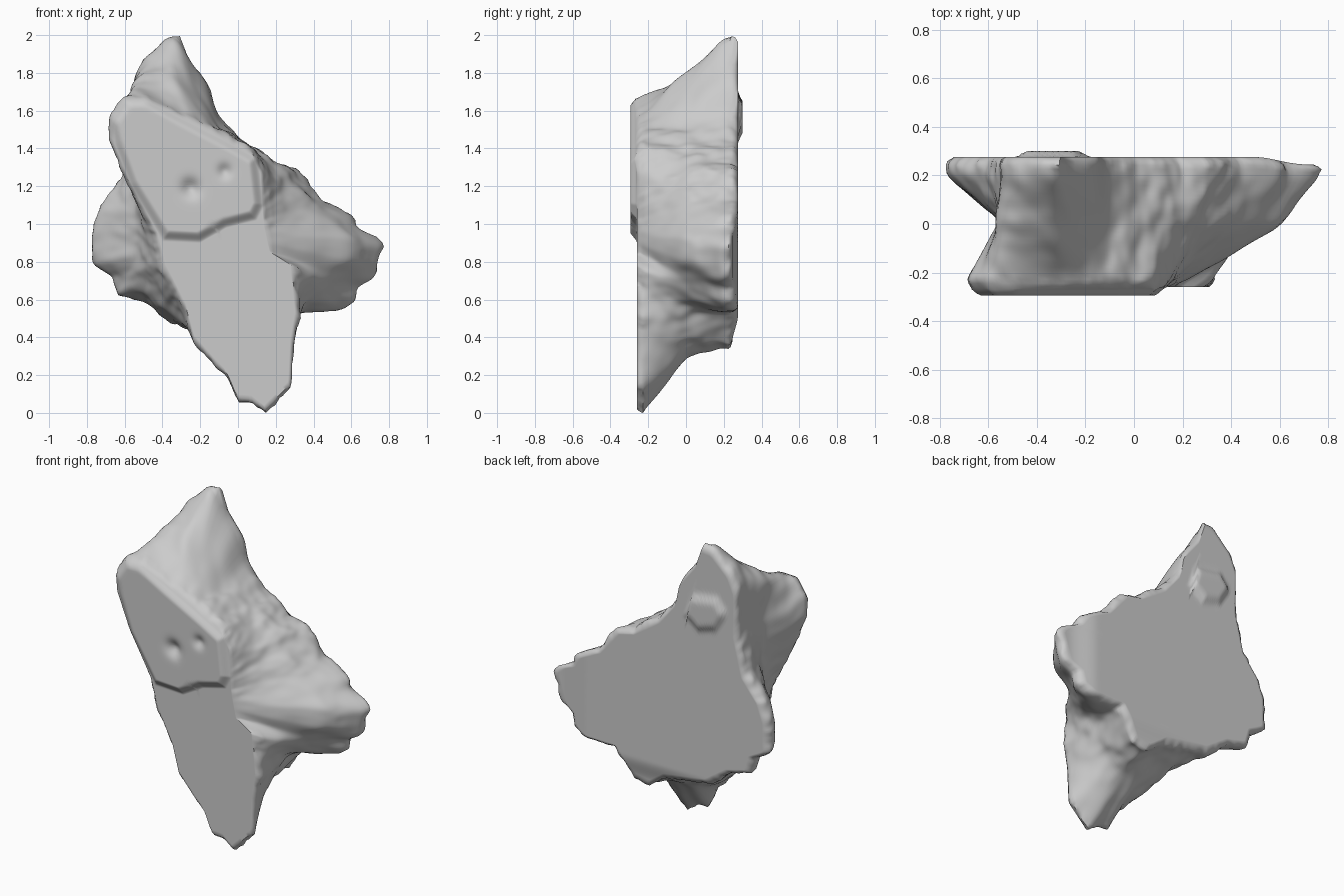
import bpy, bmesh, math
from mathutils import Vector, noise

if "Cube" in bpy.data.objects:
    bpy.data.objects.remove(bpy.data.objects["Cube"])

CX, CZ = -0.10, 0.95            # axis shared by all slab sections
YF, YB = -0.26, 0.275           # front and back planes
N = 320                         # points around

# outlines in (x, z)
FRONT = [(-.5, 1.69), (-.62, 1.68), (-.69, 1.56), (-.69, 1.46), (-.61, 1.25), (-.46, .95), (-.41, .76),
         (-.29, .54), (-.24, .37), (-.14, .26), (-.05, .17), (0, .05), (.08, .045), (.15, -.01),
         (.285, .12), (.3, .35), (.33, .5), (.31, .77), (.2, .84), (.17, 1),
         (.14, 1.3), (.09, 1.4), (-.1, 1.5), (-.35, 1.62)]
MIDDLE = [(-.34, 1.82), (-.5, 1.79), (-.58, 1.74), (-.56, 1.5), (-.54, 1.25), (-.54, .95), (-.52, .75),
          (-.45, .62), (-.31, .47), (-.2, .36), (0, .3), (.12, .29), (.25, .4), (.34, .57), (.55, .74),
          (.62, .8), (.6, .93), (.4, 1.1), (.25, 1.28), (.08, 1.4), (-.1, 1.52), (-.19, 1.66)]
BACK = [(-.3, 2), (-.38, 1.99), (-.5, 1.88), (-.55, 1.77), (-.55, 1.5), (-.62, 1.24), (-.73, 1.1),
        (-.775, .97), (-.775, .78), (-.67, .72), (-.64, .62), (-.5, .58), (-.34, .47), (-.22, .45),
        (-.02, .42), (.1, .34), (.2, .36), (.33, .53), (.55, .54), (.62, .58), (.64, .66), (.72, .71),
        (.775, .89), (.72, .94), (.65, .97), (.6, 1.05), (.45, 1.13), (.31, 1.3), (.2, 1.33),
        (0, 1.46), (-.12, 1.6), (-.15, 1.74), (-.29, 1.91)]
FRONT_PATCH = [(-.6, 1.68), (-.69, 1.55), (-.66, 1.42), (-.58, 1.2), (-.4, .91), (-.2, .9), (-.06, .98),
               (.1, 1.02), (.14, 1.1), (.11, 1.36), (-.05, 1.45), (-.3, 1.58), (-.48, 1.68)]
BACK_PATCH = [(-.42, 1.7), (-.5, 1.6), (-.42, 1.47), (-.28, 1.43), (-.17, 1.52), (-.22, 1.67)]


def edges(poly):
    return zip(poly, poly[1:] + poly[:1])


def reach(poly, a):
    """Distance from the axis to the outline along angle a."""
    dx, dz, best = math.cos(a), math.sin(a), 0
    for (x1, z1), (x2, z2) in edges(poly):
        ex, ez, px, pz = x2 - x1, z2 - z1, x1 - CX, z1 - CZ
        den = dx * ez - dz * ex
        if abs(den) > 1e-9:
            r, u = (px * ez - pz * ex) / den, (px * dz - pz * dx) / den
            if -1e-6 <= u <= 1 + 1e-6:
                best = max(best, r)
    return best


def smooth(v):
    v = min(1, max(0, v))
    return v * v * (3 - 2 * v)


def plateau(poly, x, z, width):
    """0 outside the outline, rising to 1 inside it."""
    inside, dist = False, 9
    for (x1, z1), (x2, z2) in edges(poly):
        if (z1 > z) != (z2 > z) and x < x1 + (z - z1) * (x2 - x1) / (z2 - z1):
            inside = not inside
        ex, ez = x2 - x1, z2 - z1
        u = min(1, max(0, ((x - x1) * ex + (z - z1) * ez) / (ex * ex + ez * ez)))
        dist = min(dist, math.hypot(x - x1 - u * ex, z - z1 - u * ez))
    return smooth(dist / width) if inside else 0


def dent(x, z, px, pz, size):
    return math.exp(-((x - px) ** 2 + (z - pz) ** 2) / size ** 2)


angles = [2 * math.pi * i / N for i in range(N)]
rf, rm, rb = [[reach(p, a) for a in angles] for p in (FRONT, MIDDLE, BACK)]


def front_point(i, s):
    r = (rf[i] - .03) * s
    x, z = CX + r * math.cos(angles[i]), CZ + r * math.sin(angles[i])
    y = YF - .035 * plateau(FRONT_PATCH, x, z, .06)
    y += .035 * dent(x, z, -.25, 1.19, .045) + .022 * dent(x, z, -.07, 1.28, .035)
    return x, y, z


def back_point(i, s):
    r = (rb[i] - .035) * s
    x, z = CX + r * math.cos(angles[i]), CZ + r * math.sin(angles[i])
    y = YB + .025 * plateau(BACK_PATCH, x, z, .05)
    # the right arm and lower edge lean slightly forward
    y -= .03 * smooth((x - .5) / .2) + .03 * smooth((.52 - z) / .15)
    return x, y, z


def side_point(i, t):
    a = angles[i]
    c, s = math.cos(a), math.sin(a)
    lip = .08 - .06 * max(0, c)                     # front rim fades out on the arm side
    if t < .49:
        m = max(0, (t - lip) / (.49 - lip))
        r = rf[i] + (rm[i] - rf[i]) * m
    else:
        m = min(1, (t - .49) / .37)
        r = rm[i] + (rb[i] - rm[i]) * m
    hump = math.sin(math.pi * t)
    y = YF + (YB - YF) * t
    p = Vector((r * c, y, r * s))
    r += .02 * hump * noise.noise(p * 5) + .012 * noise.noise(p * 12)
    r += .012 * noise.noise(p * 22) - .002
    r -= .022 * max(0, 1 - min(t, 1 - t) / .1) ** 2  # worn rim
    x, z = CX + r * c, CZ + r * s
    y -= t ** 8 * (.03 * smooth((x - .5) / .2) + .03 * smooth((.52 - z) / .15))
    return x, y, max(0, z)


# slab: front cap rings, eroded flank rings, back cap rings
CAP, SIDE = 44, 30
rings = [(front_point, k / CAP) for k in range(1, CAP + 1)]
rings += [(side_point, .03 + .94 * k / SIDE) for k in range(SIDE + 1)]
rings += [(back_point, k / CAP) for k in range(CAP, 0, -1)]

bm = bmesh.new()
loops = [[bm.verts.new(fn(i, v)) for i in range(N)] for fn, v in rings]
for lo, hi in zip(loops, loops[1:]):
    for i in range(N):
        j = (i + 1) % N
        bm.faces.new((lo[i], lo[j], hi[j], hi[i]))
bm.faces.new(loops[0])
bm.faces.new(loops[-1])

# soften the radial creases of the flank
flank = [v for ring in loops[CAP + 2:CAP + SIDE - 1] for v in ring]
for _ in range(5):
    bmesh.ops.smooth_vert(bm, verts=flank, factor=.5, use_axis_x=True, use_axis_y=True, use_axis_z=True)
bmesh.ops.recalc_face_normals(bm, faces=bm.faces)

mesh = bpy.data.meshes.new("rock_slab")
bm.to_mesh(mesh)
bm.free()
rock = bpy.data.objects.new("rock_slab", mesh)
bpy.context.collection.objects.link(rock)
bpy.context.view_layer.objects.active = rock
rock.select_set(True)
bpy.ops.object.shade_smooth_by_angle(angle=math.radians(65))
